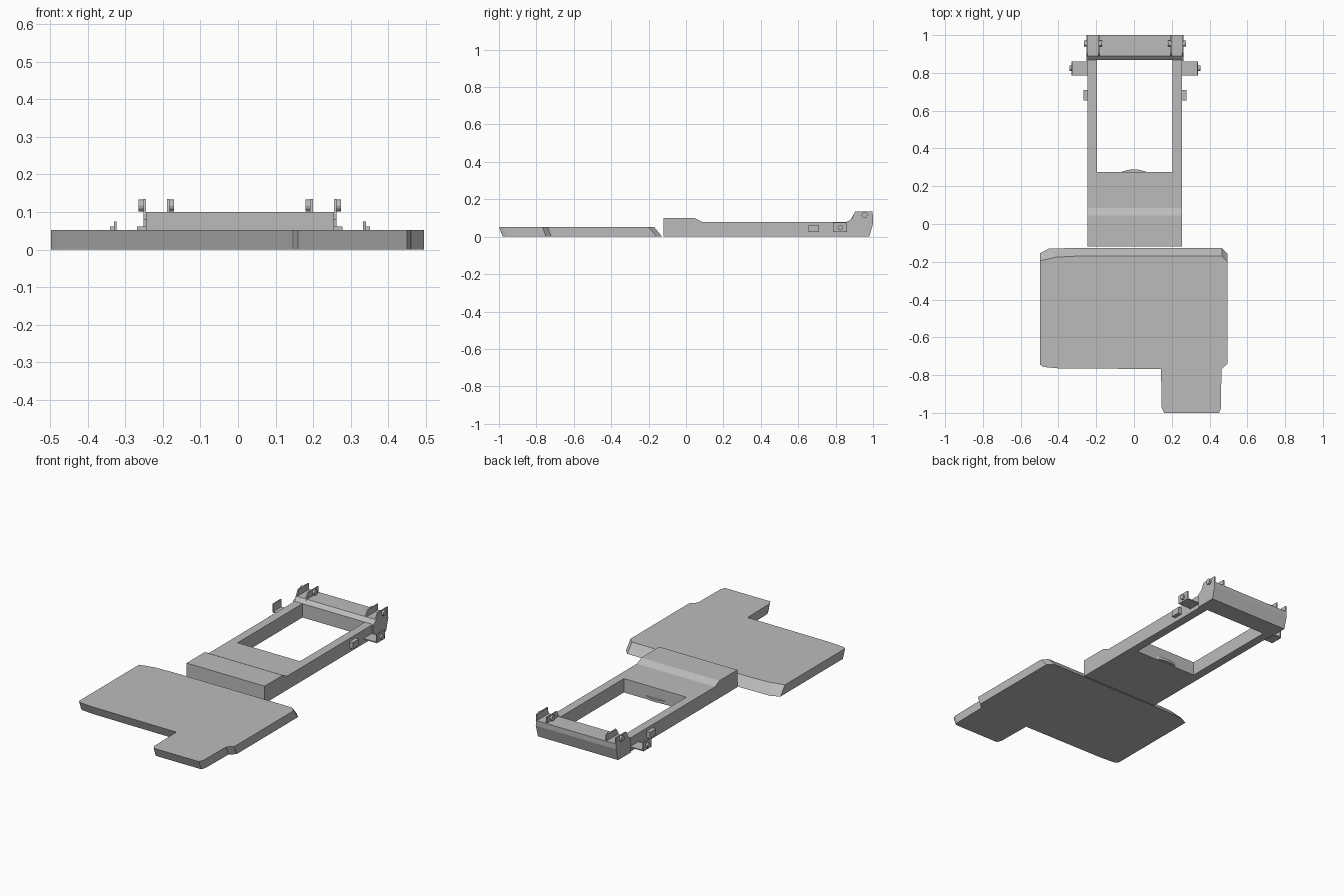
import bpy, bmesh, math
from mathutils import Matrix

if "Cube" in bpy.data.objects:
    bpy.data.objects.remove(bpy.data.objects["Cube"])

grey = bpy.data.materials.new("plain_grey")
grey.diffuse_color = (0.5, 0.5, 0.5, 1)
grey.use_nodes = True
grey.node_tree.nodes["Principled BSDF"].inputs["Base Color"].default_value = grey.diffuse_color
CX = 0.005  # centre line of the frame


def finish(name, bm):
    bmesh.ops.recalc_face_normals(bm, faces=bm.faces)
    me = bpy.data.meshes.new(name)
    bm.to_mesh(me)
    bm.free()
    me.materials.append(grey)
    ob = bpy.data.objects.new(name, me)
    bpy.context.collection.objects.link(ob)
    return ob


def loft(name, ring_a, ring_b):
    """Closed solid between two matching rings of points."""
    bm = bmesh.new()
    a = [bm.verts.new(p) for p in ring_a]
    b = [bm.verts.new(p) for p in ring_b]
    n = len(a)
    bm.faces.new(a)
    bm.faces.new(b)
    for i in range(n):
        j = (i + 1) % n
        bm.faces.new((a[i], a[j], b[j], b[i]))
    return finish(name, bm)


def side_profile(name, pts, x0, x1):
    return loft(name, [(x0, y, z) for y, z in pts], [(x1, y, z) for y, z in pts])


def box(name, x0, x1, y0, y1, z0, z1):
    return side_profile(name, [(y0, z0), (y1, z0), (y1, z1), (y0, z1)], x0, x1)


def bolt(name, x, y, z, r, depth):
    bm = bmesh.new()
    bmesh.ops.create_cone(bm, cap_ends=True, segments=12, radius1=r, radius2=r, depth=depth,
                          matrix=Matrix.Translation((x, y, z)) @ Matrix.Rotation(math.pi / 2, 4, 'Y'))
    return finish(name, bm)


# Wide panel with a tab: front edges lean, back edge slopes out to the floor
front = [(-0.497, -0.745), (-0.48, -0.757), (-0.40, -0.764), (0.143, -0.768),
         (0.147, -0.975), (0.16, -1.0), (0.45, -1.0), (0.46, -0.975),
         (0.463, -0.768), (0.495, -0.74)]
back_top = [(0.495, -0.20), (0.465, -0.17), (-0.30, -0.17), (-0.41, -0.175), (-0.497, -0.195)]
back_low = [(0.495, -0.157), (0.465, -0.127), (-0.30, -0.127), (-0.45, -0.13), (-0.497, -0.155)]
loft("panel",
     [(x, y, 0.052) for x, y in front + back_top],
     [(x, y + 0.02, 0) for x, y in front] + [(x, y, 0) for x, y in back_low])

# Long frame: stepped deck, rails and raised end bar, with a window cut out
frame = side_profile("frame", [(-0.12, 0), (-0.12, 0.1), (0.045, 0.1), (0.085, 0.08),
                               (0.868, 0.08), (0.89, 0.1), (1.0, 0.1), (1.0, 0.07), (0.98, 0)],
                     CX - 0.25, CX + 0.25)
cutter = box("window_cutter", CX - 0.2, CX + 0.2, 0.275, 0.868, -0.1, 0.3)
cutter.hide_render = True
mod = frame.modifiers.new("window", 'BOOLEAN')
mod.object = cutter
mod.operation = 'DIFFERENCE'
mod.solver = 'EXACT'
bpy.context.view_layer.objects.active = frame
bpy.ops.object.modifier_apply(modifier="window")
bpy.data.objects.remove(cutter)

# Shallow curved lip at the front edge of the window
arc = [(-0.07 + 0.14 * i / 8, 0.274 + 0.015 * (1 - (i / 4 - 1) ** 2)) for i in range(9)]
loft("window_lip", [(x, y, 0.005) for x, y in arc], [(x, y, 0.02) for x, y in arc])

for side, s in (("left", -1), ("right", 1)):
    def X(d):
        return CX + s * d

    # Outer end plate and inner lug, each with a bolt
    side_profile(side + "_end_plate", [(0.862, 0.0), (0.862, 0.08), (0.885, 0.095), (0.905, 0.135),
                                       (0.998, 0.135), (1.0, 0.07), (0.98, 0.0)], X(0.25), X(0.257))
    side_profile(side + "_inner_lug", [(0.88, 0.09), (0.905, 0.135), (0.998, 0.135), (0.998, 0.09)],
                 X(0.187), X(0.194))
    bolt(side + "_outer_bolt", X(0.263), 0.955, 0.117, 0.016, 0.012)
    bolt(side + "_inner_bolt", X(0.181), 0.955, 0.117, 0.016, 0.012)

    # Angle bracket on the rail: flat foot, upright and bolt
    box(side + "_bracket_foot", X(0.25), X(0.333), 0.785, 0.86, 0.025, 0.031)
    box(side + "_bracket_upright", X(0.328), X(0.335), 0.785, 0.86, 0.025, 0.075)
    bolt(side + "_bracket_bolt", X(0.34), 0.825, 0.048, 0.014, 0.012)

    # Small stop block
    box(side + "_stop_block", X(0.25), X(0.273), 0.655, 0.71, 0.025, 0.062)
